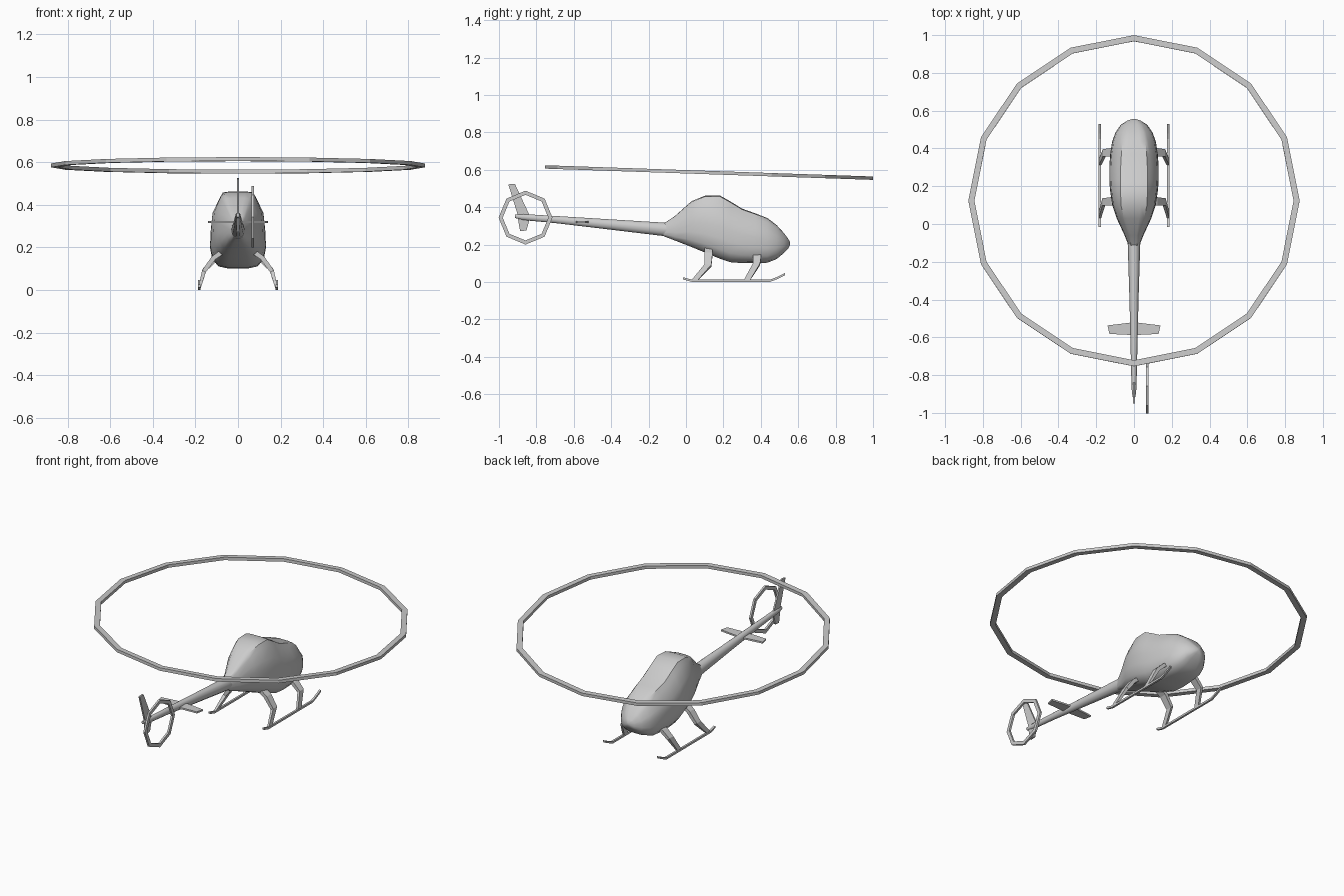
import bpy, bmesh
from math import sin, cos, pi, atan2
from mathutils import Vector, Matrix

if "Cube" in bpy.data.objects:
    bpy.data.objects.remove(bpy.data.objects["Cube"])


def finish(name, bm, smooth=None):
    bmesh.ops.remove_doubles(bm, verts=bm.verts, dist=1e-5)
    bmesh.ops.recalc_face_normals(bm, faces=bm.faces)
    mesh = bpy.data.meshes.new(name)
    bm.to_mesh(mesh)
    bm.free()
    ob = bpy.data.objects.new(name, mesh)
    bpy.context.collection.objects.link(ob)
    if smooth:
        bpy.ops.object.select_all(action='DESELECT')
        ob.select_set(True)
        bpy.context.view_layer.objects.active = ob
        bpy.ops.object.shade_smooth_by_angle(angle=smooth)
    return ob


def loft(name, rings, smooth=None, closed=False):
    """Skin a row of equal-sized point rings."""
    bm = bmesh.new()
    vs = [[bm.verts.new(p) for p in r] for r in rings]
    n = len(vs[0])
    pairs = list(zip(vs, vs[1:])) + ([(vs[-1], vs[0])] if closed else [])
    for a, b in pairs:
        for i in range(n):
            j = (i + 1) % n
            bm.faces.new((a[i], a[j], b[j], b[i]))
    if not closed:
        bm.faces.new(vs[0])
        bm.faces.new(vs[-1])
    return finish(name, bm, smooth)


def plate(name, pts, offset):
    """Flat outline thickened symmetrically along offset."""
    o = Vector(offset)
    return loft(name, [[Vector(p) - o for p in pts], [Vector(p) + o for p in pts]])


def hoop(name, sides, outer, inner, half, matrix):
    rings = []
    for i in range(sides):
        a = 2 * pi * i / sides
        rings.append([matrix @ Vector((r * cos(a), r * sin(a), h))
                      for r, h in ((outer, -half), (outer, half), (inner, half), (inner, -half))])
    return loft(name, rings, closed=True)


# Fuselage: stations (y, bottom, top, half width, roof width ratio)
stations = [
    (-0.12, 0.245, 0.312, 0.026, 0.50), (-0.06, 0.222, 0.352, 0.05, 0.55),
    (0.03, 0.187, 0.432, 0.092, 0.58), (0.10, 0.158, 0.461, 0.115, 0.60),
    (0.18, 0.125, 0.463, 0.127, 0.56), (0.235, 0.106, 0.432, 0.131, 0.54),
    (0.30, 0.101, 0.392, 0.131, 0.54), (0.37, 0.101, 0.367, 0.126, 0.53),
    (0.435, 0.103, 0.342, 0.116, 0.52), (0.485, 0.123, 0.304, 0.098, 0.52),
    (0.525, 0.156, 0.260, 0.070, 0.52), (0.547, 0.180, 0.230, 0.036, 0.55),
    (0.556, 0.198, 0.213, 0.010, 0.55)]
rings = []
for y, zb, zt, w, roof in stations:
    half = [(0.36, 0), (0.70, 0.035), (0.92, 0.15), (1, 0.33), (0.98, 0.52),
            ((0.86 + roof * 0.14), 0.70), (roof + 0.13, 0.90), (roof, 0.985), (roof * 0.5, 1)]
    outline = half + [(-x, z) for x, z in reversed(half)]
    rings.append([(x * w, y, zb + (zt - zb) * z) for x, z in outline])
loft("fuselage", rings, 0.75)

# Tail boom
boom = [(-0.08, 0.278, 0.034, 0.039), (-0.40, 0.307, 0.024, 0.029),
        (-0.70, 0.334, 0.017, 0.020), (-0.87, 0.347, 0.013, 0.017), (-0.915, 0.352, 0.008, 0.010)]
loft("tail_boom", [[(rx * cos(k * pi / 5), y, z + rz * sin(k * pi / 5)) for k in range(10)]
                   for y, z, rx, rz in boom], 0.75)

# Tail surfaces
plate("upper_fin", [(0, -0.95, 0.522), (0, -0.915, 0.525), (0, -0.838, 0.36),
                    (0, -0.90, 0.36)], (0.005, 0, 0))
plate("lower_fin", [(0, -0.90, 0.345), (0, -0.835, 0.34), (0, -0.853, 0.275),
                    (0, -0.887, 0.272)], (0.005, 0, 0))
plate("stabiliser", [(-0.14, -0.537, 0.32), (0, -0.520, 0.32), (0.14, -0.537, 0.32),
                     (0.13, -0.582, 0.32), (0, -0.588, 0.32), (-0.13, -0.582, 0.32)], (0, 0, 0.005))

# Rotor hoops
tilt = Matrix.Translation((0, 0.123, 0.585)) @ Matrix.Rotation(atan2(-0.06, 1.75), 4, 'X')
hoop("main_rotor_ring", 16, 0.877, 0.845, 0.009, tilt)
hoop("tail_rotor_ring", 8, 0.144, 0.122, 0.006,
     Matrix.Translation((0.07, -0.858, 0.344)) @ Matrix.Rotation(pi / 2, 4, 'Y'))

# Landing gear, both sides
for side, s in (("right", 1), ("left", -1)):
    skid = [(-0.015, 0.019), (0.03, 0.007), (0.45, 0.007), (0.48, 0.018), (0.53, 0.042)]
    loft(f"{side}_skid", [[(s * 0.181 + dx, y, z + dz) for dx, dz in
                           ((-0.006, -0.006), (0.006, -0.006), (0.006, 0.006), (-0.006, 0.006))]
                          for y, z in skid])
    for part, path in (
            ("rear_leg", [(0.08, 0.12, 0.175), (0.115, 0.12, 0.15), (0.16, 0.117, 0.088), (0.181, 0.045, 0.008)]),
            ("front_leg", [(0.08, 0.38, 0.15), (0.115, 0.38, 0.135), (0.157, 0.377, 0.095), (0.181, 0.325, 0.008)])):
        rings = []
        for k, (x, y, z) in enumerate(path):
            hw, hx = (0.022, 0.022, 0.019, 0.017)[k], (0.010, 0.009, 0.008, 0.006)[k]
            rings.append([(s * (x + dx * hx), y + dy * hw, z + dx * hx * (0.7 if k < 3 else 0))
                          for dx, dy in ((-1, -1), (1, -1), (1, 1), (-1, 1))])
        loft(f"{side}_{part}", rings)
